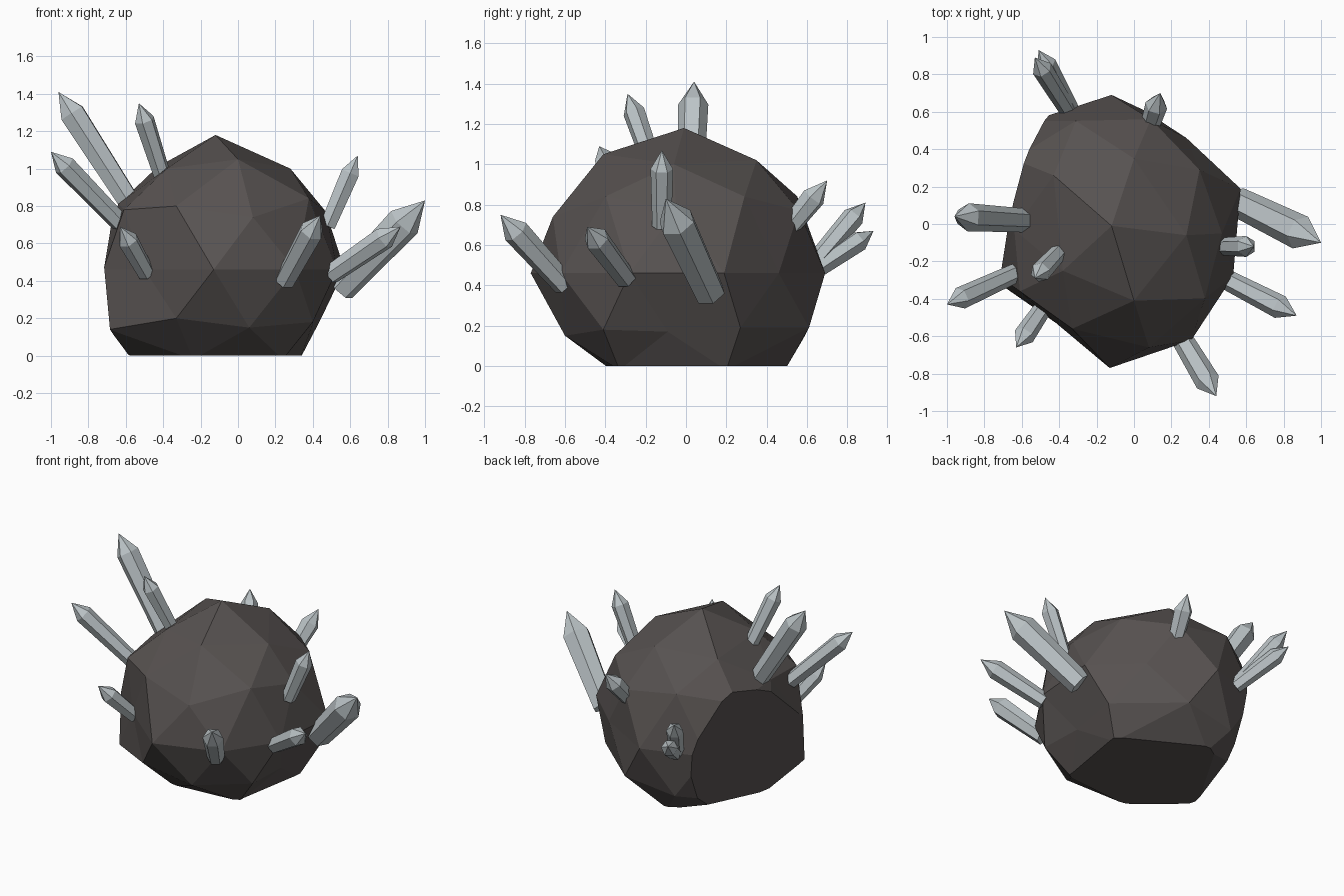
import bpy, bmesh, math
from mathutils import Vector, Matrix

cube = bpy.data.objects.get("Cube")
if cube:
    bpy.data.objects.remove(cube)


def material(name, rgb):
    mat = bpy.data.materials.new(name)
    mat.use_nodes = True
    mat.diffuse_color = (*rgb, 1)
    mat.node_tree.nodes["Principled BSDF"].inputs["Base Color"].default_value = (*rgb, 1)
    return mat


def make_object(name, bm, mat):
    bmesh.ops.recalc_face_normals(bm, faces=bm.faces)
    mesh = bpy.data.meshes.new(name)
    bm.to_mesh(mesh)
    bm.free()
    mesh.materials.append(mat)
    obj = bpy.data.objects.new(name, mesh)
    bpy.context.collection.objects.link(obj)
    return obj


def slice_off(bm, point, normal):
    """Remove everything on the normal's side of a plane and cap the cut."""
    cut = bmesh.ops.bisect_plane(
        bm, geom=bm.verts[:] + bm.edges[:] + bm.faces[:], dist=0.0001,
        plane_co=point, plane_no=normal, clear_outer=True)
    edges = [e for e in cut["geom_cut"] if isinstance(e, bmesh.types.BMEdge)]
    bmesh.ops.holes_fill(bm, edges=edges, sides=0)


rock_grey = material("dark rock", (0.095, 0.084, 0.081))
crystal_grey = material("pale crystal", (0.50, 0.55, 0.57))

# Boulder: faceted ball with uneven corners
bm = bmesh.new()
bmesh.ops.create_icosphere(bm, subdivisions=2, radius=0.725,
                           matrix=Matrix.Translation((-0.12, -0.035, 0.46)))
chips = [
    # crown
    (-0.12, -0.01, 1.18), (0.28, -0.06, 1.00), (0, -0.41, 1.05),
    (0, 0.35, 1.02), (-0.43, 0.26, 1.01), (-0.38, -0.25, 1.00),
    # shoulder
    (0.47, -0.05, 0.77), (0.08, -0.66, 0.74), (-0.33, -0.56, 0.80),
    (-0.61, -0.36, 0.78), (-0.64, -0.03, 0.81), (0.35, 0.29, 0.84),
    (0.09, 0.56, 0.77),
    # waist
    (-0.50, -0.46, 0.46), (-0.13, -0.77, 0.46), (0.28, 0.46, 0.46),
    (0.53, -0.28, 0.46), (-0.72, -0.28, 0.46),
    # foot
    (-0.33, -0.59, 0.20), (0.06, -0.60, 0.15), (-0.69, -0.34, 0.14),
    (0.05, 0.61, 0.19), (0.40, -0.41, 0.18), (0.40, -0.09, 0.17),
    (0.44, 0.27, 0.19), (0.24, -0.33, -0.02), (-0.24, -0.37, -0.02),
    (-0.55, -0.10, -0.02), (0.33, 0.20, -0.02), (-0.20, 0.49, -0.02)]
for chip in chips:
    target = Vector(chip)
    min(bm.verts, key=lambda v: (v.co - target).length).co = target

# Broken side and flat underside
slice_off(bm, (-0.56, 0, 0), (-1, 0.30, -0.15))
slice_off(bm, (0, 0, 0), (0, 0, -1))
make_object("boulder", bm, rock_grey)


def crystal(name, base, tip, radius):
    """Six-sided shard, slightly narrower at the root, with a pointed end."""
    base, tip = Vector(base), Vector(tip)
    axis = tip - base
    length = axis.length
    turn = axis.to_track_quat("Z", "Y")
    bm = bmesh.new()
    rings = []
    for height, r in ((-0.03, 0.85 * radius), (length - 1.8 * radius, radius)):
        rings.append([bm.verts.new(base + turn @ Vector(
            (r * math.cos(k * math.pi / 3), r * math.sin(k * math.pi / 3), height)))
            for k in range(6)])
    point = bm.verts.new(tip)
    low, high = rings
    bm.faces.new(low)
    for k in range(6):
        n = (k + 1) % 6
        bm.faces.new((low[k], low[n], high[n], high[k]))
        bm.faces.new((high[k], high[n], point))
    make_object(name, bm, crystal_grey)


# Crystals: root, tip and radius
crystal("tall_right_crystal", (-0.60, 0.02, 0.85), (-0.96, 0.04, 1.41), 0.075)
crystal("outer_right_crystal", (-0.65, -0.27, 0.73), (-1.00, -0.43, 1.09), 0.06)
crystal("upper_right_crystal", (-0.41, -0.16, 0.98), (-0.53, -0.29, 1.35), 0.055)
crystal("low_right_crystal", (-0.50, -0.47, 0.46), (-0.63, -0.66, 0.69), 0.057)
crystal("upper_left_crystal", (0.49, -0.12, 0.72), (0.64, -0.12, 1.07), 0.056)
crystal("large_left_crystal", (0.57, 0.11, 0.38), (1.00, -0.10, 0.83), 0.094)
crystal("low_left_crystal", (0.52, -0.31, 0.45), (0.87, -0.49, 0.69), 0.064)
crystal("front_crystal", (0.26, -0.62, 0.42), (0.44, -0.92, 0.75), 0.067)
crystal("back_crystal", (0.09, 0.54, 0.72), (0.14, 0.70, 0.92), 0.06)
crystal("low_back_crystal", (-0.35, 0.63, 0.47), (-0.51, 0.93, 0.67), 0.055)
crystal("high_back_crystal", (-0.36, 0.62, 0.49), (-0.53, 0.89, 0.81), 0.055)
